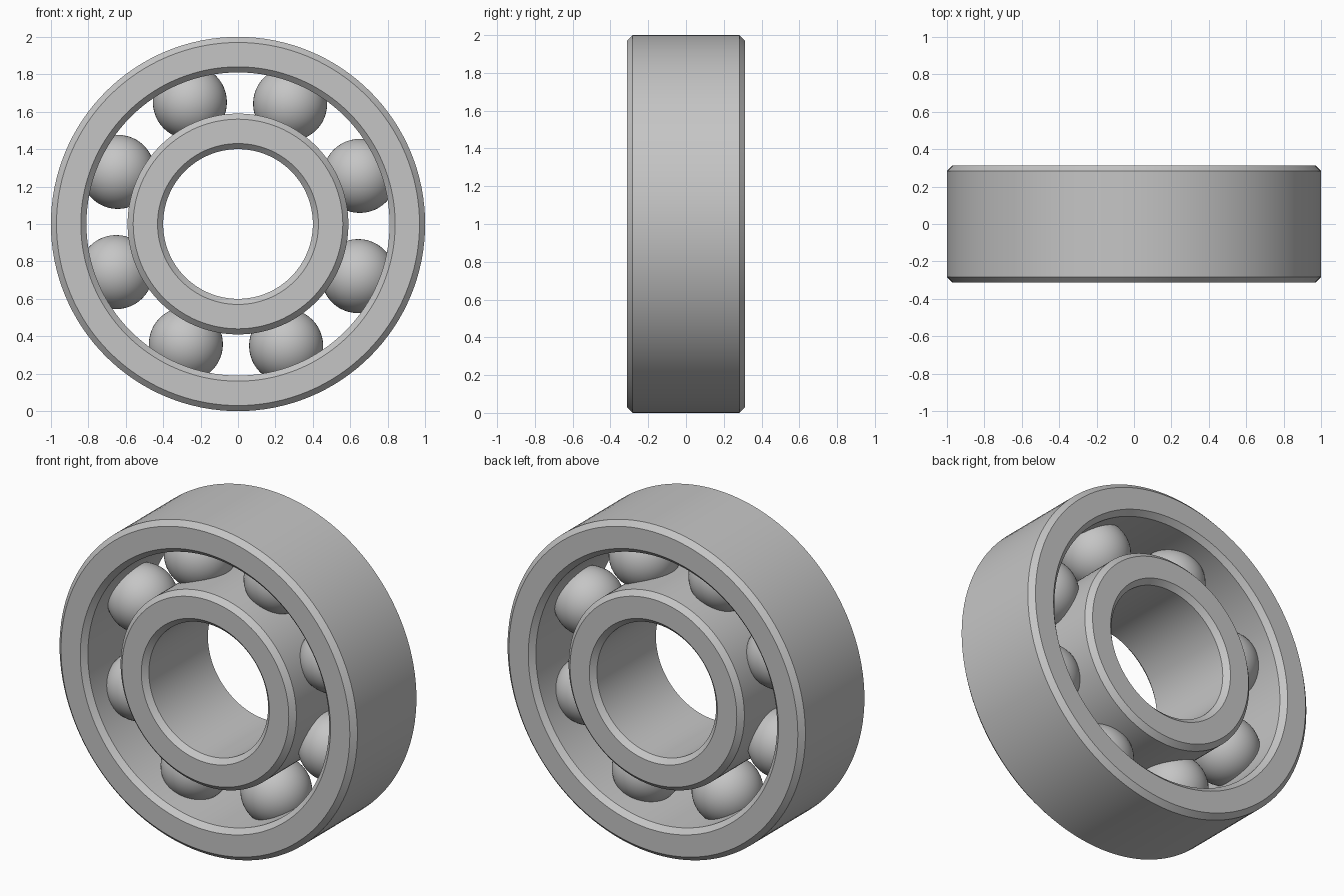
import bpy, bmesh, math
from mathutils import Matrix, Vector

cube = bpy.data.objects.get("Cube")
if cube:
    bpy.data.objects.remove(cube, do_unlink=True)

HALF_WIDTH, CHAMFER = 0.313, 0.03
BALL_RADIUS, ORBIT, BALLS = 0.198, 0.70, 8
CENTRE = Vector((0, 0, 1))

steel = bpy.data.materials.new("steel grey")
steel.use_nodes = True
GREY = (0.56, 0.56, 0.56, 1)
steel.diffuse_color = GREY
steel.node_tree.nodes["Principled BSDF"].inputs["Base Color"].default_value = GREY


def finish(bm, name):
    """Turn a bmesh into a smooth-shaded steel object."""
    bmesh.ops.recalc_face_normals(bm, faces=bm.faces)
    mesh = bpy.data.meshes.new(name)
    bm.to_mesh(mesh)
    bm.free()
    mesh.materials.append(steel)
    obj = bpy.data.objects.new(name, mesh)
    bpy.context.collection.objects.link(obj)
    bpy.ops.object.select_all(action="DESELECT")
    obj.select_set(True)
    bpy.context.view_layer.objects.active = obj
    bpy.ops.object.shade_smooth_by_angle(angle=math.radians(30))
    return obj


def race(name, inner, outer, segments=128):
    """Lathe a chamfered rectangle around the y axis."""
    w, c = HALF_WIDTH, CHAMFER
    profile = [(inner, c - w), (inner + c, -w), (outer - c, -w), (outer, c - w),
               (outer, w - c), (outer - c, w), (inner + c, w), (inner, w - c)]
    bm = bmesh.new()
    rings = []
    for i in range(segments):
        a = math.tau * i / segments
        rings.append([bm.verts.new((r * math.cos(a), y, 1 + r * math.sin(a)))
                      for r, y in profile])
    n = len(profile)
    for i in range(segments):
        a, b = rings[i], rings[(i + 1) % segments]
        for j in range(n):
            k = (j + 1) % n
            bm.faces.new((a[j], a[k], b[k], b[j]))
    return finish(bm, name)


# Inner and outer rings
race("outer_race", 0.81, 1.0)
race("inner_race", 0.40, 0.59)

# Rolling balls, partly seated in both rings
for i in range(BALLS):
    a = math.radians(21.55) + math.tau * i / BALLS
    place = Matrix.Translation(CENTRE + ORBIT * Vector((math.cos(a), 0, math.sin(a))))
    bm = bmesh.new()
    bmesh.ops.create_uvsphere(bm, u_segments=48, v_segments=24,
                              radius=BALL_RADIUS, matrix=place)
    finish(bm, f"ball_{i + 1}")
